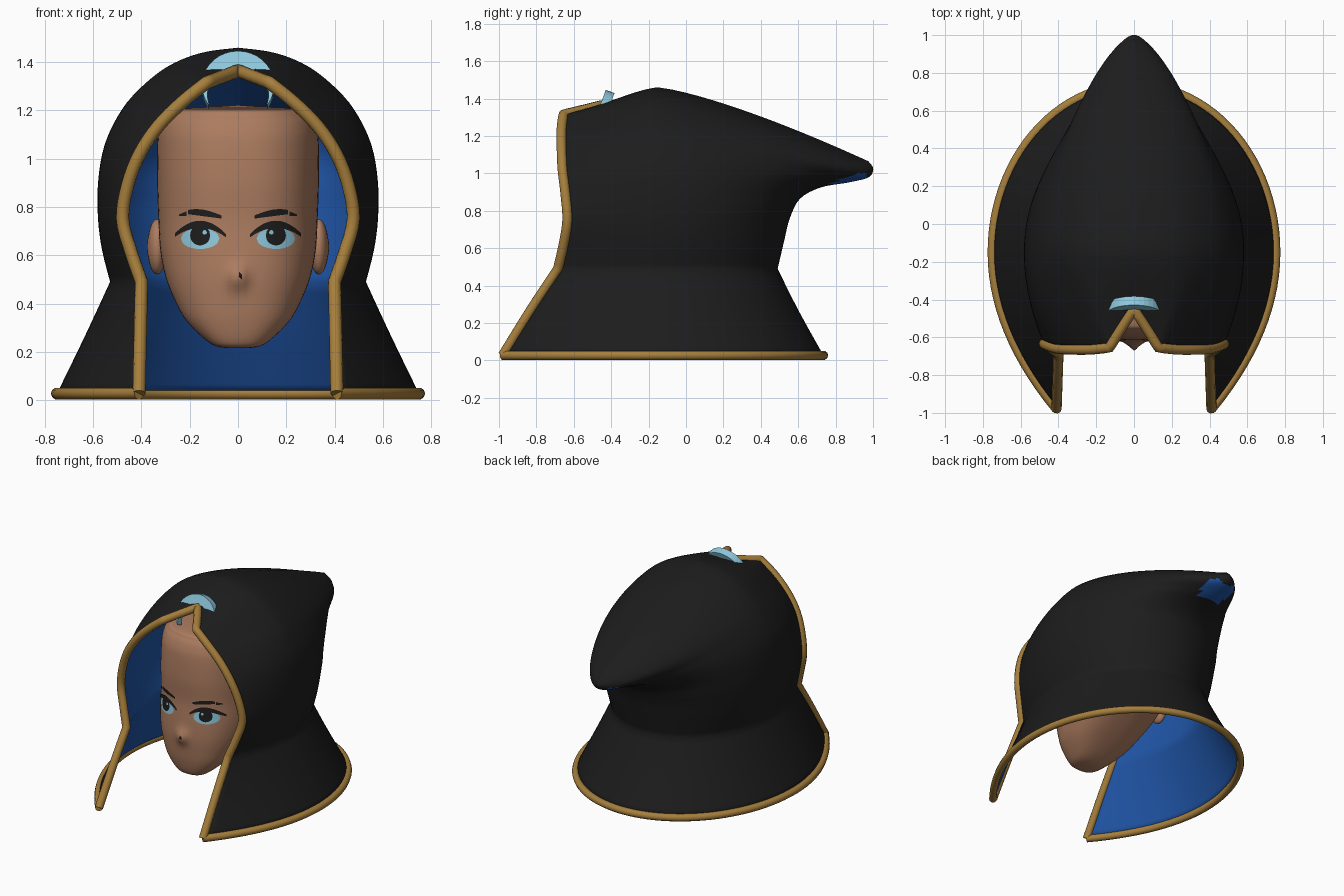
import bpy, bmesh, math
from mathutils import Vector
from mathutils.bvhtree import BVHTree

cube = bpy.data.objects.get("Cube")
if cube:
    bpy.data.objects.remove(cube, do_unlink=True)


def material(name, r, g, b):
    m = bpy.data.materials.new(name)
    m.use_nodes = True
    m.diffuse_color = (r, g, b, 1)
    bsdf = next(n for n in m.node_tree.nodes if n.type == 'BSDF_PRINCIPLED')
    bsdf.inputs["Base Color"].default_value = (r, g, b, 1)
    bsdf.inputs["Roughness"].default_value = 0.7
    return m


BLACK = material("black cloth", .012, .012, .012)
BLUE = material("blue lining", .014, .09, .38)
GOLD = material("gold trim", .38, .21, .045)
SKIN = material("brown skin", .41, .2, .115)
PALE = material("pale blue", .27, .58, .72)


def add_object(name, bm, *mats, smooth=True):
    for f in bm.faces:
        f.smooth = smooth
    mesh = bpy.data.meshes.new(name)
    bm.to_mesh(mesh)
    bm.free()
    for m in mats:
        mesh.materials.append(m)
    ob = bpy.data.objects.new(name, mesh)
    bpy.context.scene.collection.objects.link(ob)
    return ob


def spline(table, t, corners=()):
    """Smooth row of a table at fractional index t, sharp at the corner rows."""
    i = min(int(t), len(table) - 2)
    t -= i
    last = len(table) - 1
    before = i if i in corners else max(0, i - 1)
    after = i + 1 if i + 1 in corners else min(last, i + 2)
    rows = [table[k] for k in (before, i, i + 1, after)]
    return [b + .5 * t * (c - a + t * (2 * a - 5 * b + 4 * c - d + t * (3 * (b - c) + d - a)))
            for a, b, c, d in zip(*rows)]


def grid(rows, closed=False):
    """Skin rows of points with quads."""
    bm = bmesh.new()
    vs = [[bm.verts.new(p) for p in row] for row in rows]
    n = len(rows[0])
    for lo, hi in zip(vs, vs[1:]):
        for i in range(n if closed else n - 1):
            j = (i + 1) % n
            bm.faces.new((lo[i], lo[j], hi[j], hi[i]))
    bmesh.ops.remove_doubles(bm, verts=bm.verts, dist=.0004)
    bm.normal_update()
    return bm


# Hood levels: front edge x, y, z; widest x, z; back y, z
HOOD = [
    (.41, -.98, .027, .75, .027, .735, .027),
    (.405, -.83, .27, .632, .27, .60, .27),
    (.40, -.685, .49, .53, .49, .49, .49),
    (.445, -.655, .62, .563, .62, .525, .64),
    (.478, -.635, .75, .58, .75, .555, .76),
    (.457, -.645, .89, .58, .90, .61, .865),
    (.407, -.66, 1.02, .555, 1.05, .72, .925),
    (.33, -.665, 1.135, .496, 1.18, .86, .95),
    (.23, -.665, 1.235, .418, 1.28, .968, .975),
    (.13, -.655, 1.315, .295, 1.38, .998, 1.005),
    (.065, -.55, 1.34, .155, 1.438, .998, 1.035),
    (0, -.45, 1.365, 0, 1.46, .975, 1.065)]
MID = -.15


def hood_row(t):
    xf, yf, zf = spline(HOOD, t, corners=(2, 9))[:3]
    xm, zm, yb, zb = spline(HOOD, t, corners=(2,))[3:]
    taper = 1 + .3 * max(0, 1 - abs(t - 7) / 2.5)
    bow = 2 - .6 * min(1, max(0, (t - 6) / 2))
    half = []
    for i in range(14):
        s = 1 - i / 14
        k = s ** bow
        half.append((xm - (xm - xf) * k, MID + (yf - MID) * s, zm + (zf - zm) * k))
    for i in range(25):
        a = i / 24 * math.pi / 2
        s = math.sin(a)
        x = xm * math.cos(a) ** taper if i < 24 else 0
        half.append((x, MID + (yb - MID) * s, zm + (zb - zm) * s ** 1.3))
    return half + [(-x, y, z) for x, y, z in reversed(half[:-1])]


rows = [hood_row(i / 4) for i in range(4 * (len(HOOD) - 1) + 1)]
bm = grid(rows)
# Lining shows in a patch under the tail
for f in bm.faces:
    c = f.calc_center_median()
    if .78 < c.y < .96 and abs(c.x) < .1 and f.normal.z < -.3:
        f.material_index = 1
hood = add_object("hood", bm, BLACK, BLUE)
shell = hood.modifiers.new("lining", 'SOLIDIFY')
shell.thickness = .012
shell.offset = -1
shell.material_offset = 1


# Gold piping along the opening and the hem
def piping(name, pts, radius):
    cu = bpy.data.curves.new(name, 'CURVE')
    cu.dimensions = '3D'
    cu.bevel_depth = radius
    cu.bevel_resolution = 3
    cu.use_fill_caps = True
    sp = cu.splines.new('POLY')
    sp.points.add(len(pts) - 1)
    for p, co in zip(sp.points, pts):
        p.co = (*co, 1)
    sp.use_smooth = True
    cu.materials.append(GOLD)
    ob = bpy.data.objects.new(name, cu)
    bpy.context.scene.collection.objects.link(ob)


edge = [r[0] for r in rows]
piping("opening_trim", edge + [(-x, y, z) for x, y, z in reversed(edge[:-1])], .027)
piping("hem_trim", rows[0], .025)

# Crescent ornament above the opening
outer, inner = [], []
for i in range(25):
    a = math.radians(-35 + 250 * i / 24)
    r = .147 - .065 * math.sin(math.pi * i / 24)
    outer.append((.15 * math.cos(a), 0, .15 * math.sin(a)))
    inner.append((r * math.cos(a), 0, r * math.sin(a)))
crescent = add_object("crescent_ornament", grid([outer, inner]), PALE, smooth=False)
crescent.location = (0, -.457, 1.297)
crescent.rotation_euler.x = math.radians(-20)
thick = crescent.modifiers.new("thickness", 'SOLIDIFY')
thick.thickness = .05
thick.offset = 0

# Head levels: z, half width, front y, back y
HEAD = [
    (.215, 0, -.51, -.51), (.22, .08, -.565, -.44), (.25, .135, -.59, -.36),
    (.33, .215, -.61, -.22), (.42, .265, -.62, -.08), (.51, .30, -.625, .05),
    (.62, .322, -.62, .15), (.75, .33, -.61, .22), (.9, .335, -.615, .26),
    (1.05, .335, -.605, .26), (1.12, .328, -.59, .23), (1.175, .305, -.56, .18),
    (1.205, .25, -.505, .1), (1.222, 0, -.2, -.2)]


def head_row(t):
    z, w, yf, yb = spline(HEAD, t)
    row = []
    for i in range(96):
        a = 2 * math.pi * i / 96
        c, s = [math.copysign(abs(k) ** .8, k) for k in (math.cos(a), math.sin(a))]
        x, y = max(w, 0) * c, (yf + yb) / 2 + (yb - yf) / 2 * s
        if s < 0:  # nose
            y -= .045 * math.exp(-(x / .035) ** 2 - ((z - .51) / .05) ** 2)
        row.append((x, y, z))
    return row


bm = grid([head_row(i / 5) for i in range(5 * (len(HEAD) - 1) + 1)], closed=True)
face = BVHTree.FromBMesh(bm)
add_object("head", bm, SKIN)

# Ears
for side, label in ((1, "left"), (-1, "right")):
    for part, grow, out in (("ear", 1, 0), ("inner_ear", .6, .018)):
        bm = bmesh.new()
        bmesh.ops.create_uvsphere(bm, u_segments=20, v_segments=12, radius=1)
        bmesh.ops.scale(bm, vec=Vector((.04, .075, .115)) * grow, verts=bm.verts)
        bmesh.ops.translate(bm, vec=(side * (.335 + out), -.14, .635), verts=bm.verts)
        add_object(label + "_" + part, bm, SKIN)


# Painted features: thin plates that follow the face
def plate(name, x0, x1, lower, upper, mat, lift, side=1):
    def point(u, v):
        x = x0 + (x1 - x0) * u
        z = lower(x) + (upper(x) - lower(x)) * v
        hit = face.ray_cast(Vector((side * x, -2, z)), Vector((0, 1, 0)))[0]
        return (side * x, hit.y - lift, z)
    us = [i / 20 for i in range(21)][::side]
    add_object(name, grid([[point(u, v / 5) for u in us] for v in range(6)]), mat)


def disc(name, cx, cz, rx, rz, mat, lift, side):
    def bow(x):
        return rz * math.sqrt(max(0, 1 - ((x - cx) / rx) ** 2))
    plate(name, cx - rx, cx + rx, lambda x: cz - bow(x), lambda x: cz + bow(x), mat, lift, side)


for side, label in ((1, "left"), (-1, "right")):
    disc(label + "_eye", .157, .669, .08, .043, PALE, .003, side)
    disc(label + "_pupil", .157, .682, .042, .041, BLACK, .005, side)
    disc(label + "_glint", .138, .695, .009, .009, PALE, .007, side)
    plate(label + "_lash", .05, .262,
          lambda x: .713 - .037 * ((x - .157) / .105) ** 2,
          lambda x: .743 - .053 * ((x - .157) / .105) ** 2, BLACK, .006, side)
    plate(label + "_brow", .068, .208,
          lambda x: .752 + .13 * (x - .068),
          lambda x: .765 + .026 * math.sin((x - .068) * 15), BLACK, .004, side)
    plate(label + "_brow_tip", .213, .245,
          lambda x: .762, lambda x: .782 - .4 * (x - .213), BLACK, .004, side)
plate("nose_mark", .004, .016, lambda x: .515 - x, lambda x: .535 - x, BLACK, .003)
